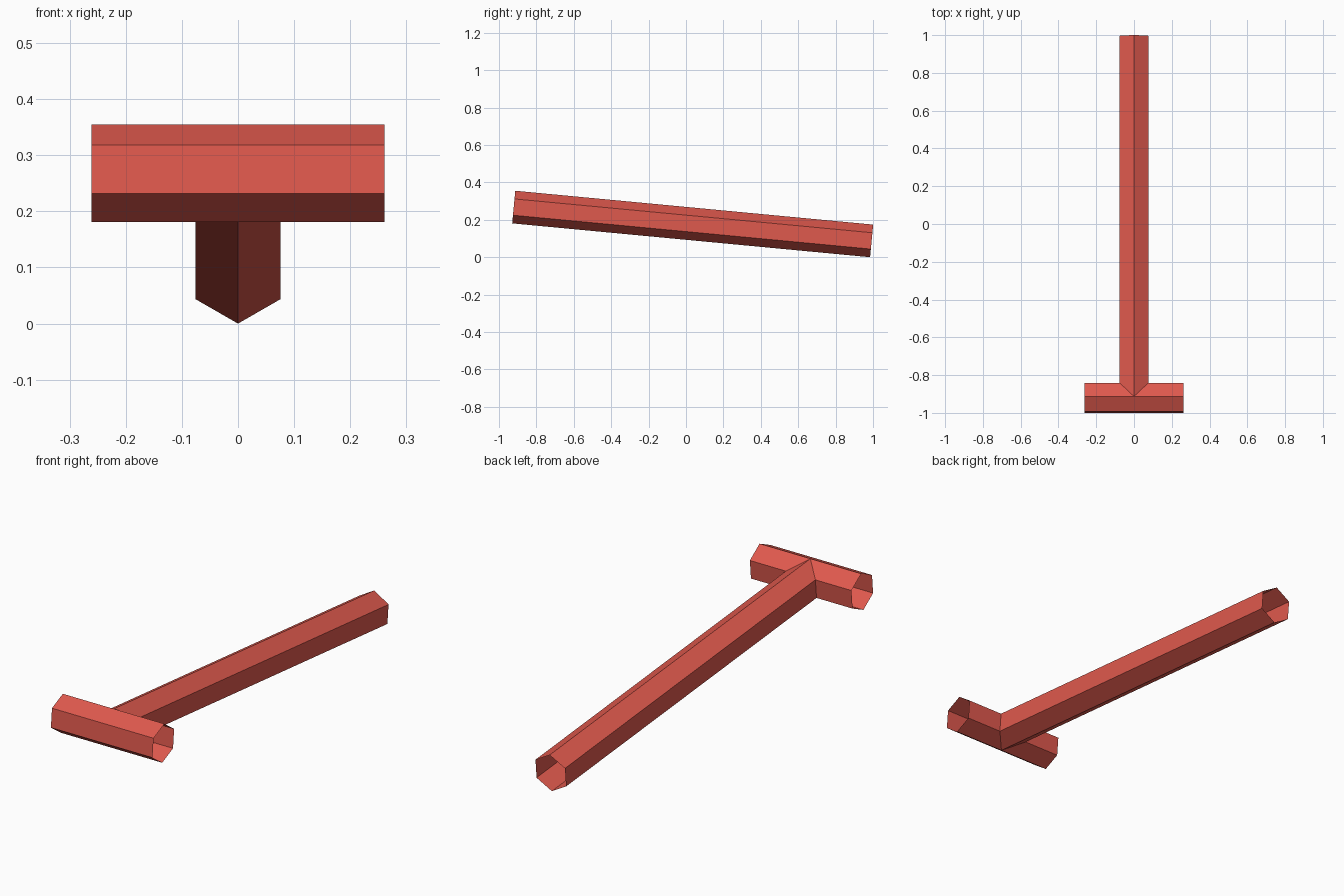
import bpy, bmesh, math
from mathutils import Matrix, Vector

if "Cube" in bpy.data.objects:
    bpy.data.objects.remove(bpy.data.objects["Cube"])

TILT = math.radians(5.4)      # slope of the handle, falling towards the back
RADIUS = 0.0875               # corner radius of both six-sided tubes
JOINT = Vector((0, -0.921, 0.268))

red = bpy.data.materials.new("red")
red.diffuse_color = (0.74, 0.10, 0.075, 1)
red.use_nodes = True
red.node_tree.nodes["Principled BSDF"].inputs["Base Color"].default_value = red.diffuse_color


def hex_tube(name, start, axis, up, length):
    """Open-ended six-sided tube with one corner pointing along up."""
    side = axis.cross(up)
    bm = bmesh.new()
    rings = []
    for d in (0, length):
        ring = []
        for i in range(6):
            a = math.radians(60 * i)
            corner = up * math.cos(a) + side * math.sin(a)
            ring.append(bm.verts.new(start + axis * d + corner * RADIUS))
        rings.append(ring)
    near, far = rings
    for i in range(6):
        j = (i + 1) % 6
        bm.faces.new((near[i], near[j], far[j], far[i]))
    # Point the walls outwards
    for f in bm.faces:
        f.normal_update()
        offset = f.calc_center_median() - (start + axis * length / 2)
        if f.normal.dot(offset) < 0:
            f.normal_flip()
    mesh = bpy.data.meshes.new(name)
    bm.to_mesh(mesh)
    bm.free()
    mesh.materials.append(red)
    obj = bpy.data.objects.new(name, mesh)
    bpy.context.collection.objects.link(obj)
    return obj


rot = Matrix.Rotation(-TILT, 3, 'X')
along = rot @ Vector((0, 1, 0))
up = rot @ Vector((0, 0, 1))
across = Vector((1, 0, 0))

# Long handle starting inside the middle of the crossbar
hex_tube("handle", JOINT, along, up, 1.922)
# Short crossbar at the front
hex_tube("crossbar", JOINT - across * 0.261, across, up, 0.522)
